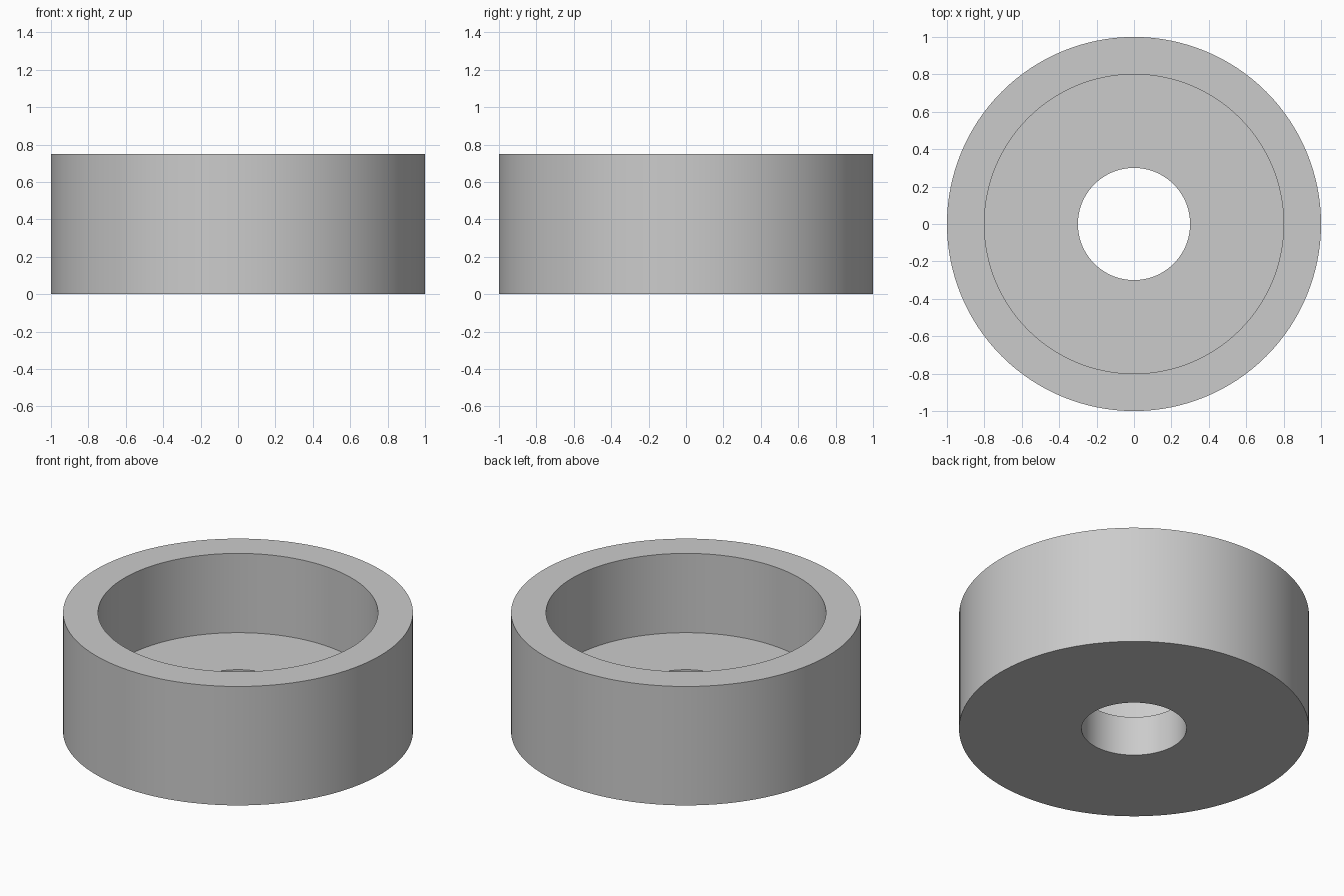
import bpy
import bmesh
import math

cube = bpy.data.objects.get("Cube")
if cube:
    bpy.data.objects.remove(cube, do_unlink=True)

OUTER, INNER, HOLE = 1.0, 0.8, 0.3
HEIGHT, FLOOR = 0.75, 0.25
SEGMENTS = 128

grey = bpy.data.materials.new("plain grey")
grey.use_nodes = True
colour = (0.6, 0.6, 0.6, 1)
grey.diffuse_color = colour
grey.node_tree.nodes["Principled BSDF"].inputs["Base Color"].default_value = colour

# Cup wall section, closed loop of (radius, height), spun round z
profile = [(HOLE, 0), (OUTER, 0), (OUTER, HEIGHT),
           (INNER, HEIGHT), (INNER, FLOOR), (HOLE, FLOOR)]
bm = bmesh.new()
verts = [bm.verts.new((r, 0, z)) for r, z in profile]
edges = [bm.edges.new((v, verts[(i + 1) % len(verts)])) for i, v in enumerate(verts)]
bmesh.ops.spin(bm, geom=verts + edges, cent=(0, 0, 0), axis=(0, 0, 1),
               angle=math.tau, steps=SEGMENTS, use_merge=True)
bmesh.ops.remove_doubles(bm, verts=bm.verts, dist=0.0001)
bmesh.ops.recalc_face_normals(bm, faces=bm.faces)

mesh = bpy.data.meshes.new("flanged_cup")
bm.to_mesh(mesh)
bm.free()
mesh.materials.append(grey)
cup = bpy.data.objects.new("round_cup_with_floor_hole", mesh)
bpy.context.collection.objects.link(cup)

# Smooth round walls, crisp rims
bpy.ops.object.select_all(action="DESELECT")
cup.select_set(True)
bpy.context.view_layer.objects.active = cup
bpy.ops.object.shade_smooth_by_angle(angle=math.radians(30))
